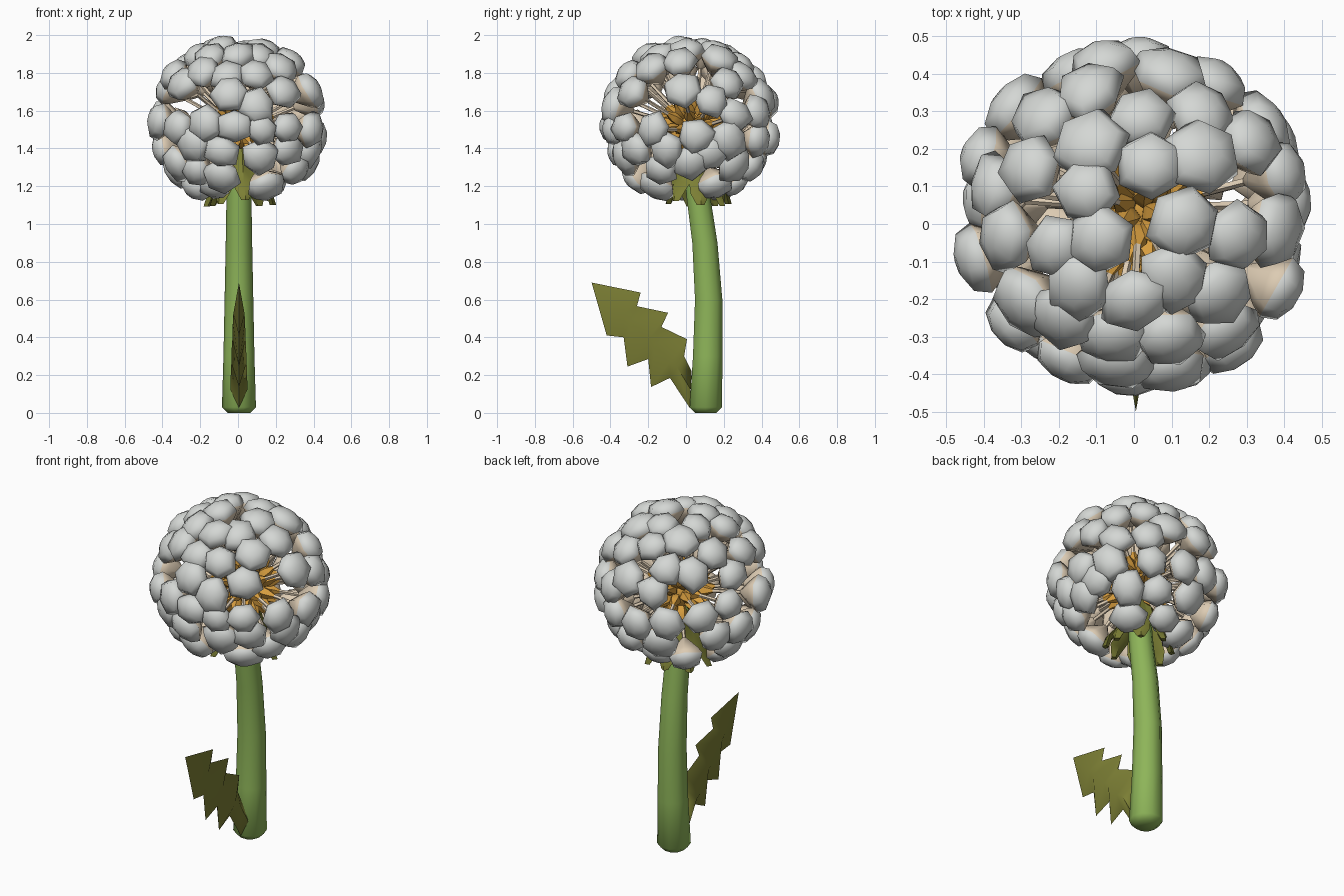
import bpy, bmesh, math, random
from mathutils import Vector, Matrix

random.seed(4)
if "Cube" in bpy.data.objects:
    bpy.data.objects.remove(bpy.data.objects["Cube"])


def material(name, rgb):
    m = bpy.data.materials.new(name)
    m.use_nodes = True
    m.diffuse_color = (*rgb, 1)
    m.node_tree.nodes["Principled BSDF"].inputs["Base Color"].default_value = (*rgb, 1)
    return m


WHITE = material("fluff white", (0.66, 0.68, 0.66))
CREAM = material("stalk cream", (0.72, 0.6, 0.45))
ORANGE = material("seed orange", (0.68, 0.34, 0.05))
GREEN = material("stem green", (0.27, 0.46, 0.1))
OLIVE = material("leaf olive", (0.2, 0.21, 0.035))


def finish(name, bm, mats, angle=50):
    bmesh.ops.recalc_face_normals(bm, faces=bm.faces)
    mesh = bpy.data.meshes.new(name)
    bm.to_mesh(mesh)
    bm.free()
    for m in mats:
        mesh.materials.append(m)
    ob = bpy.data.objects.new(name, mesh)
    bpy.context.collection.objects.link(ob)
    bpy.ops.object.select_all(action='DESELECT')
    ob.select_set(True)
    bpy.context.view_layer.objects.active = ob
    bpy.ops.object.shade_smooth_by_angle(angle=math.radians(angle))
    return ob


def skin(bm, rings, mats=None):
    """Bridge rings of points into a closed skin."""
    loops = [[bm.verts.new(p) for p in r] for r in rings]
    n = len(loops[0])
    for k, (a, b) in enumerate(zip(loops, loops[1:])):
        for i in range(n):
            f = bm.faces.new((a[i], a[(i + 1) % n], b[(i + 1) % n], b[i]))
            f.material_index = mats[k] if mats else 0
    for ring, k in ((loops[0], 0), (loops[-1], -1)):
        bm.faces.new(ring).material_index = mats[k] if mats else 0


def circle(r, z, n, mat, scales=None):
    scales = scales or [1] * n
    return [mat @ Vector((r * s * math.cos(i * math.tau / n), r * s * math.sin(i * math.tau / n), z))
            for i, s in enumerate(scales)]


# Stem: bent tapering tube (y, z, radius)
bm = bmesh.new()
path = [(0.105, 0.0, 0.06), (0.105, 0.03, 0.09), (0.115, 0.3, 0.082), (0.12, 0.6, 0.076),
        (0.1, 0.9, 0.07), (0.065, 1.15, 0.066), (0.045, 1.4, 0.06)]
skin(bm, [circle(r, z, 10, Matrix.Translation((0.005, y, 0))) for y, z, r in path])
finish("stem", bm, [GREEN])

# Leaf: serrated outline with a raised midrib on both sides
upper = [(0.03, 0.22), (-0.01, 0.30), (0.005, 0.39), (-0.13, 0.455), (-0.095, 0.53),
         (-0.26, 0.565), (-0.24, 0.637)]
lower = [(0.02, 0.026), (-0.085, 0.185), (-0.185, 0.137), (-0.2, 0.285), (-0.31, 0.245),
         (-0.33, 0.40), (-0.42, 0.41)]
bm = bmesh.new()
tip = bm.verts.new((0.005, -0.5, 0.69))
ups = [bm.verts.new((0.005, *p)) for p in upper] + [tip]
lows = [bm.verts.new((0.005, *p)) for p in lower] + [tip]
for side in (-1, 1):
    mids = [bm.verts.new((0.005 + side * 0.045 * (1 - i / 18), (u[0] + l[0]) / 2, (u[1] + l[1]) / 2))
            for i, (u, l) in enumerate(zip(upper, lower))] + [tip]
    for edge in (ups, lows):
        for i in range(len(edge) - 1):
            quad = [edge[i], edge[i + 1], mids[i + 1], mids[i]]
            bm.faces.new(list(dict.fromkeys(quad)))
    bm.faces.new((ups[0], lows[0], mids[0]))
finish("leaf", bm, [OLIVE], 60)

# Drooping sepals under the head
bm = bmesh.new()
for i in range(8):
    rot = Matrix.Translation((0.01, 0.05, 0)) @ Matrix.Rotation((i + 0.2) * math.tau / 8, 4, 'Z')
    drop = random.uniform(-0.01, 0.03)
    rings = []
    for r, z, w in ((0.055, 1.4, 0.025), (0.08, 1.3, 0.04), (0.115, 1.22, 0.052),
                    (0.155, 1.16 + drop, 0.05), (0.175, 1.1 + drop, 0.02)):
        rings.append([rot @ Vector((r + dx, s * w, z)) for dx, s in ((0, -1), (0.02, 0), (0, 1), (-0.015, 0))])
    skin(bm, rings)
finish("sepals", bm, [OLIVE], 40)

# Seed core
core = Vector((0.015, 0.04, 1.5))
bm = bmesh.new()
bmesh.ops.create_icosphere(bm, subdivisions=2, radius=0.1, matrix=Matrix.Translation(core))
finish("seed_core", bm, [ORANGE])

# Tuft positions in hundredths: crown (x, y), front (x, z) and left side (y, z)
centre = Vector((0, 0.02, 1.545))
size = Vector((0.475, 0.465, 0.44))
crown = [(-13, 38), (2, 31), (20, 33), (-27, 31), (20, 19), (-13, 22), (-14, 9), (5, 17), (15, 0),
         (30, -4), (-10, -5), (-23, -7), (-37, -4), (-30, 16), (34, 24), (12, -17), (0, -22),
         (-16, -18), (25, -20), (-32, -23), (-20, -27), (-7, -34), (10, -33)]
front = [(-5, 171), (-35, 152), (-19, 154), (-2, 152), (11, 164), (14, 150), (27, 172), (28, 151),
         (42, 150), (29, 138), (13, 133), (33, 127), (-10, 137), (-27, 142), (-24, 126), (-9, 123)]
flank = [(-3, 174), (-26, 167), (-29, 150), (-15, 151), (-12, 138), (6, 146), (2, 131), (15, 167),
         (29, 158), (25, 144), (42, 160), (42, 144), (28, 129), (14, 136), (-19, 123), (-32, 134)]
dirs = []


def add(d, spacing):
    if all(d.angle(e) > spacing for e in dirs):
        dirs.append(d)


for spots, a, b, c, sign in ((crown, 0, 1, 2, 1), (front, 0, 2, 1, -1), (flank, 1, 2, 0, 1)):
    for p, q in spots:
        d = Vector()
        d[a] = (p / 100 - centre[a]) / size[a]
        d[b] = (q / 100 - centre[b]) / size[b]
        d[c] = sign * math.sqrt(max(0, 1 - d.length_squared))
        add(d.normalized(), 0.26)

# Fill the back and the far side evenly, leaving two openings
gaps = [Vector(g).normalized() for g in ((0.7, 0.7, 0.1), (-0.6, 0.6, -0.65))]
for _ in range(3000):
    d = Vector([random.gauss(0, 1) for _ in range(3)]).normalized()
    if (d.z < 0.5 and d.z > -0.87 and d.y > -0.45 and d.x < 0.5
            and all(d.angle(g) > 0.28 for g in gaps)):
        add(d, 0.34)

# Each seed: orange grain, cream stalk, cream underside and white tuft
seeds, tufts = bmesh.new(), bmesh.new()
for d in dirs:
    top = centre + d * size * random.uniform(0.97, 1.02)
    axis = top - core
    length = axis.length
    frame = (Matrix.Translation(core) @ axis.to_track_quat('Z', 'Y').to_matrix().to_4x4()
             @ Matrix.Rotation(random.uniform(0, 6), 4, 'Z'))
    skin(seeds, [circle(r, z, 5, frame) for r, z in
                 ((0.012, 0.06), (0.032, 0.12), (0.028, 0.15), (0.011, 0.19), (0.011, length - 0.09))],
         [0, 0, 0, 1])
    w = random.uniform(0.095, 0.11)
    lumps = [random.uniform(0.85, 1.1) for _ in range(6)]
    skin(tufts, [circle(r * w, length + z, 6, frame, lumps) for r, z in
                 ((0.12, -0.15), (0.75, -0.085), (1.0, -0.05), (0.82, -0.006), (0.3, 0.016))],
         [1, 1, 0, 0])
finish("seeds", seeds, [ORANGE, CREAM])
finish("tufts", tufts, [WHITE, CREAM], 75)
